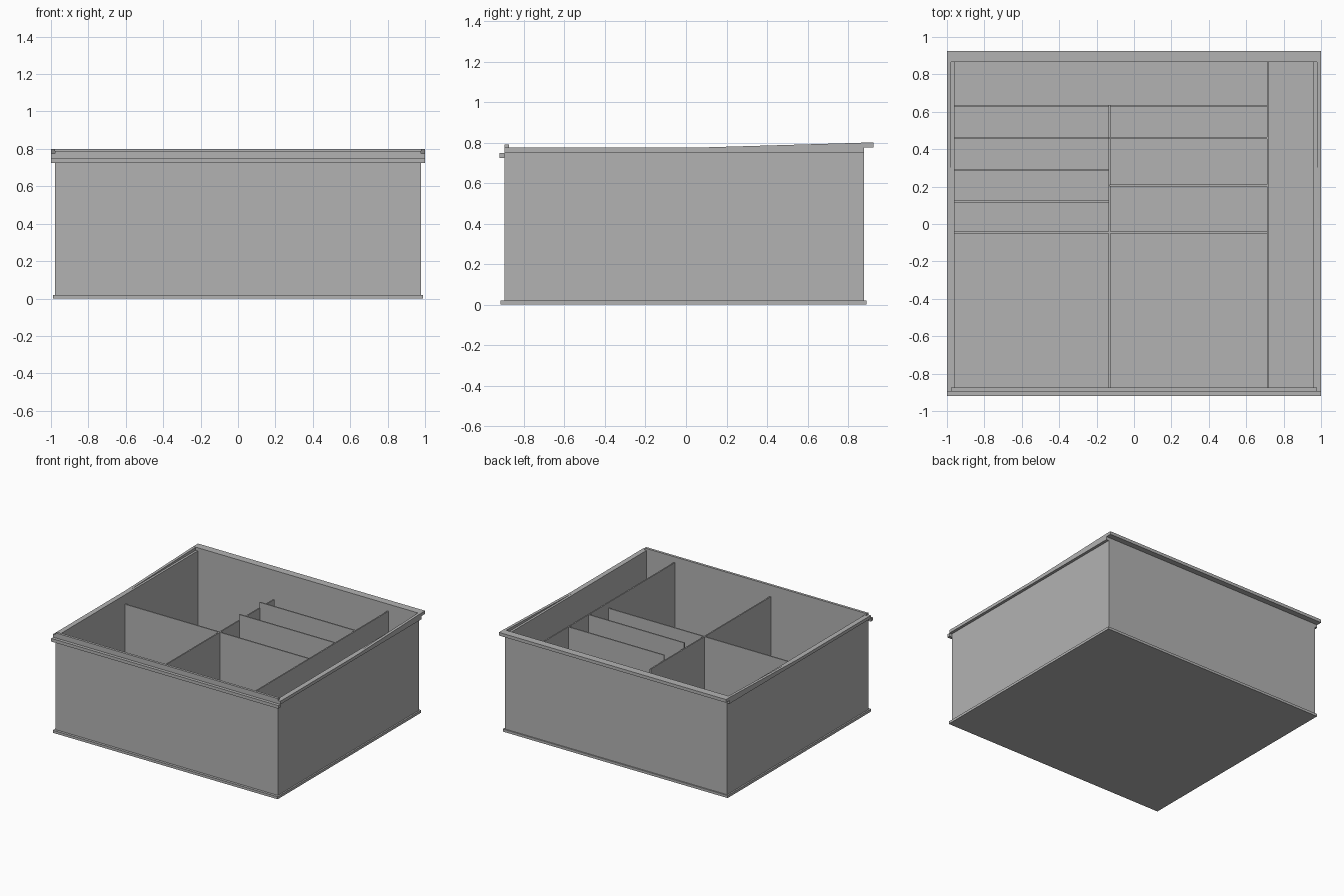
import bpy
import bmesh

cube = bpy.data.objects.get("Cube")
if cube:
    bpy.data.objects.remove(cube, do_unlink=True)

grey = bpy.data.materials.new("plain_grey")
grey.use_nodes = True
colour = (0.45, 0.45, 0.45, 1)
grey.diffuse_color = colour
grey.node_tree.nodes["Principled BSDF"].inputs["Base Color"].default_value = colour


def extrude_profile(name, profile, x0, x1):
    """Extrude a (y, z) outline from x0 to x1."""
    mesh = bpy.data.meshes.new(name)
    bm = bmesh.new()
    face = bm.faces.new([bm.verts.new((x0, y, z)) for y, z in profile])
    result = bmesh.ops.extrude_face_region(bm, geom=[face])
    moved = [v for v in result["geom"] if isinstance(v, bmesh.types.BMVert)]
    bmesh.ops.translate(bm, verts=moved, vec=(x1 - x0, 0, 0))
    bmesh.ops.recalc_face_normals(bm, faces=bm.faces)
    bm.to_mesh(mesh)
    bm.free()
    mesh.materials.append(grey)
    obj = bpy.data.objects.new(name, mesh)
    bpy.context.collection.objects.link(obj)
    return obj


def box(name, x0, x1, y0, y1, z0, z1):
    return extrude_profile(name, [(y0, z0), (y1, z0), (y1, z1), (y0, z1)], x0, x1)


FLOOR = 0.02
WALL_X, INNER_X = 0.978, 0.96
FRONT, INNER_FRONT = -0.895, -0.875
BACK, INNER_BACK = 0.88, 0.865

# Shell
box("floor", -0.99, 0.99, -0.915, 0.89, 0, FLOOR)
box("front_wall", -WALL_X, WALL_X, FRONT, INNER_FRONT, FLOOR, 0.79)
box("back_wall", -WALL_X, WALL_X, INNER_BACK, BACK, FLOOR, 0.78)

# Side walls with outer rims that rise towards the back
rim_profile = [(FRONT, 0.75), (BACK, 0.75), (BACK, 0.8), (0.03, 0.775), (FRONT, 0.775)]
for side, sign in (("left", 1), ("right", -1)):
    box(side + "_wall", sign * INNER_X, sign * WALL_X,
        INNER_FRONT, INNER_BACK, FLOOR, 0.775)
    extrude_profile(side + "_rim", rim_profile, sign * WALL_X, sign * 1.0)

# Front and back rims
box("front_rim", -1, 1, -0.92, FRONT, 0.725, 0.75)
box("back_rim", -1, 1, INNER_BACK, 0.925, 0.775, 0.8)

# Dividers
T = 0.005
MID, RIGHT = -0.13, 0.715
LOW, MEDIUM, HIGH = 0.3, 0.7, 0.745
box("long_divider", RIGHT - T, RIGHT + T, INNER_FRONT, INNER_BACK, FLOOR, HIGH)
box("middle_divider", MID - T, MID + T, INNER_FRONT, 0.635, FLOOR, MEDIUM)

cross_dividers = [
    ("main_cross_divider", -INNER_X, RIGHT, -0.045, MEDIUM),
    ("rear_cross_divider", -INNER_X, RIGHT, 0.63, LOW),
    ("tall_divider_front", MID, RIGHT, 0.205, HIGH),
    ("tall_divider_back", MID, RIGHT, 0.46, HIGH),
    ("low_divider_front", -INNER_X, MID, 0.12, LOW),
    ("low_divider_middle", -INNER_X, MID, 0.29, LOW),
    ("low_divider_back", -INNER_X, MID, 0.46, LOW),
]
for name, x0, x1, y, top in cross_dividers:
    box(name, x0, x1, y - T, y + T, FLOOR, top)
